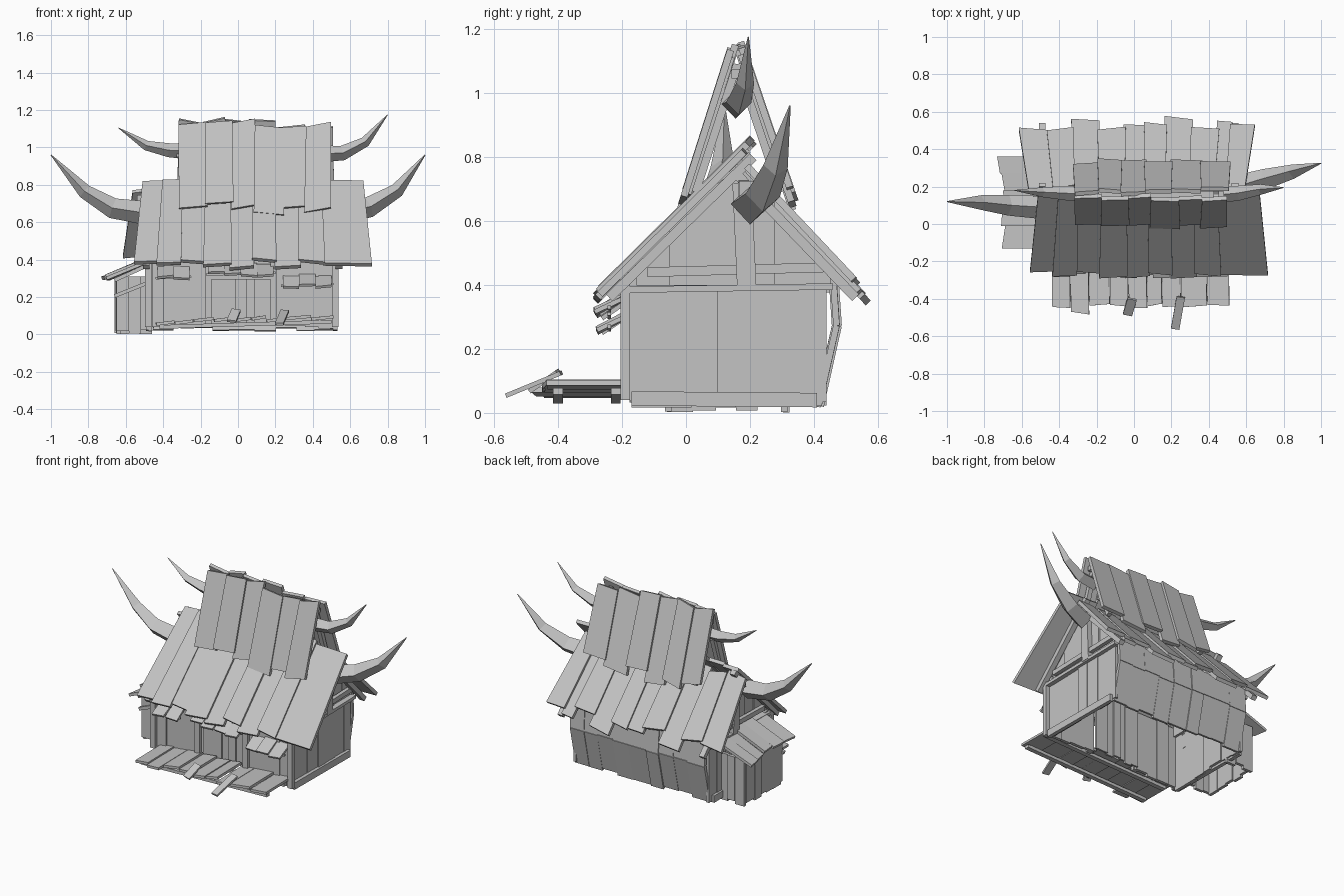
import bpy, bmesh, random
from mathutils import Vector as V

random.seed(4)
cube = bpy.data.objects.get("Cube")
if cube:
    bpy.data.objects.remove(cube)

wood = bpy.data.materials.new("grey wood")
wood.use_nodes = True
GREY = (0.55, 0.55, 0.55, 1)
wood.diffuse_color = GREY
wood.node_tree.nodes["Principled BSDF"].inputs["Base Color"].default_value = GREY


def jit(a):
    return random.uniform(-a, a)


def prism(bm, lower, upper):
    """Closed solid between two rings of corners."""
    lo = [bm.verts.new(p) for p in lower]
    up = [bm.verts.new(p) for p in upper]
    n = len(lo)
    bm.faces.new(lo[::-1])
    bm.faces.new(up)
    for i in range(n):
        j = (i + 1) % n
        bm.faces.new((lo[i], lo[j], up[j], up[i]))


def slab(bm, pts, t):
    """Board from four corners, t thick about its middle."""
    p = [V(q) for q in pts]
    n = (p[2] - p[0]).cross(p[3] - p[1]).normalized() * t / 2
    prism(bm, [q - n for q in p], [q + n for q in p])


def beam(bm, a, b, w, h, side=(1, 0, 0)):
    """Squared timber from a to b, w along the side direction and h across it."""
    a, b = V(a), V(b)
    d = (b - a).normalized()
    s = V(side)
    s = (s - d * s.dot(d)).normalized()
    u = d.cross(s) * h / 2
    s = s * w / 2
    ring = [s + u, u - s, -s - u, s - u]
    prism(bm, [a + r for r in ring], [b + r for r in ring])


def finish(name, bm):
    bmesh.ops.recalc_face_normals(bm, faces=bm.faces)
    mesh = bpy.data.meshes.new(name)
    bm.to_mesh(mesh)
    bm.free()
    mesh.materials.append(wood)
    obj = bpy.data.objects.new(name, mesh)
    bpy.context.collection.objects.link(obj)


def roof_slope(name, cuts, eave, ridge, ends, flare, t=0.022):
    """Row of boards: cuts are x edges, ends lengthen each board past the eave."""
    bm = bmesh.new()
    e, r = V((0, *eave)), V((0, *ridge))
    down = (e - r).normalized()
    lift = V((0, -down.z, down.y))
    lift *= 1 if lift.z > 0 else -1
    mid = (cuts[0] + cuts[-1]) / 2
    for i, (x0, x1) in enumerate(zip(cuts, cuts[1:])):
        up = lift * (0.012 * (i % 2) + jit(0.004))
        low = e + down * ends[i] + up
        top = r + up - down * jit(0.025)
        f0, f1 = [1 - flare * abs(x - mid) for x in (x0, x1)]
        tilt = down * jit(0.015)
        slab(bm, [low + V((x0 - 0.006, 0, 0)) - tilt, low + V((x1 + 0.006, 0, 0)) + tilt,
                  top + V((mid + (x1 - mid) * f1, 0, 0)) + tilt,
                  top + V((mid + (x0 - mid) * f0, 0, 0)) - tilt], t)
    finish(name, bm)


# Roofs: wide lower pair of slopes and steep upper pair
roof_slope("lower_roof_front", [-0.55, -0.43, -0.31, -0.18, -0.04, 0.08, 0.2, 0.33, 0.46, 0.71],
           (-0.25, 0.385), (0.2, 0.83), [0, 0.02, 0, 0.03, 0.04, 0, 0.04, 0.01, 0.02], 0.1)
roof_slope("lower_roof_back", [-0.61, -0.46, -0.33, -0.19, -0.05, 0.06, 0.17, 0.31, 0.45, 0.52, 0.64],
           (0.5, 0.42), (0.17, 0.77), [0, -0.01, 0.07, -0.01, 0.03, 0.03, 0.09, 0, 0.06, 0.02], 0.12)
roof_slope("upper_roof_front", [-0.31, -0.17, -0.03, 0.09, 0.24, 0.36, 0.49],
           (0.005, 0.68), (0.145, 1.12), [0, -0.02, 0, 0.04, 0, 0.02], -0.05)
roof_slope("upper_roof_back", [-0.32, -0.19, -0.07, 0.06, 0.2, 0.36, 0.51],
           (0.32, 0.68), (0.17, 1.12), [-0.02, 0.01, 0.04, -0.02, 0.03, -0.02], 0.02)

# Rafters and ridge beams under the boards
bm = bmesh.new()
for x in (-0.49, 0.54):
    beam(bm, (x, -0.24, 0.36), (x, 0.21, 0.8), 0.035, 0.03)
    beam(bm, (x, 0.53, 0.36), (x, 0.15, 0.755), 0.035, 0.03)
for x in (-0.27, 0.44):
    beam(bm, (x, 0.03, 0.69), (x, 0.16, 1.09), 0.03, 0.025)
    beam(bm, (x, 0.295, 0.69), (x, 0.16, 1.09), 0.03, 0.025)
beam(bm, (-0.3, 0.158, 1.06), (0.48, 0.158, 1.06), 0.03, 0.03, (0, 1, 0))
beam(bm, (-0.54, 0.17, 0.72), (0.6, 0.19, 0.7), 0.05, 0.05, (0, 1, 0))
beam(bm, (-0.33, 0.16, 0.97), (0.48, 0.16, 0.97), 0.04, 0.04, (0, 1, 0))
finish("rafters", bm)


# Horns: square section, tapering along a bent path
def horn(name, path, base):
    bm = bmesh.new()
    rings = []
    for i, p in enumerate(path):
        p = V(p)
        d = (V(path[min(i + 1, 3)]) - V(path[max(i - 1, 0)])).normalized()
        s = V((0, 1, 0))
        s = (s - d * s.dot(d)).normalized()
        u = d.cross(s)
        k = base * (1, 0.88, 0.62, 0.04)[i] / 2
        rings.append([bm.verts.new(p + q) for q in (s * k, u * k, -s * k, -u * k)])
    bm.faces.new(rings[0])
    bm.faces.new(rings[3])
    for a, b in zip(rings, rings[1:]):
        for j in range(4):
            m = (j + 1) % 4
            bm.faces.new((a[j], a[m], b[m], b[j]))
    finish(name, bm)


horn("lower_horn_left", [(0.56, 0.2, 0.65), (0.7, 0.24, 0.68), (0.85, 0.28, 0.77), (1, 0.325, 0.96)], 0.125)
horn("lower_horn_right", [(-0.5, 0.09, 0.65), (-0.67, 0.1, 0.675), (-0.82, 0.115, 0.765), (-1, 0.12, 0.96)], 0.125)
horn("upper_horn_left", [(0.44, 0.155, 0.965), (0.56, 0.165, 0.97), (0.68, 0.185, 1.03), (0.8, 0.195, 1.175)], 0.09)
horn("upper_horn_right", [(-0.28, 0.16, 0.98), (-0.37, 0.165, 0.985), (-0.49, 0.17, 1.01), (-0.64, 0.18, 1.105)], 0.085)


# Walls
def wall(name, a, b, count, bottom, top, t=0.02, belly=0.0):
    """Upright boards from plan point a to b; top is a function of y."""
    bm = bmesh.new()
    a, b = V((*a, 0)), V((*b, 0))
    out = (b - a).cross(V((0, 0, 1))).normalized()
    cuts = [a.lerp(b, min(1, max(0, (i + jit(0.2) * (0 < i < count)) / count))) for i in range(count + 1)]
    for p, q in zip(cuts, cuts[1:]):
        off = out * jit(0.006)
        levels = [(0, -belly), (0.6, belly / 4), (1, 0)] if belly else [(0, 0), (1, 0)]
        z0 = bottom + jit(0.012)
        pts = [[c + off + out * o + V((0, 0, z0 + (top(c.y) - z0) * f)) for c in (p, q)] for f, o in levels]
        for lo, hi in zip(pts, pts[1:]):
            slab(bm, [lo[0], lo[1], hi[1], hi[0]], t)
    finish(name, bm)


def gable_top(y):
    return min(0.47 + (y + 0.17) * 0.95, 0.77 - (y - 0.17) * 1.05)


wall("back_wall", (0.51, 0.46), (-0.47, 0.46), 9, 0.03, lambda y: 0.44, belly=0.045)
wall("front_wall_right", (-0.46, -0.17), (-0.15, -0.17), 4, 0.04, lambda y: 0.44)
wall("front_wall_left", (0.18, -0.17), (0.51, -0.17), 4, 0.04, lambda y: 0.44)
wall("door_boards", (-0.15, -0.145), (0.18, -0.145), 7, 0.05, lambda y: 0.44, 0.012)
for name, x, face in (("left", 0.505, 1), ("right", -0.465, -1)):
    ends = [(x, -0.17), (x, 0.44)][::face]
    wall(name + "_wall", *ends, 7, 0.025, lambda y: 0.4)
    gx = x - 0.012 * face
    for k, (y0, y1) in enumerate(((-0.16, 0.17), (0.17, 0.46))):
        wall(name + "_gable_" + str(k), *[(gx, y0), (gx, y1)][::face], 3, 0.38, gable_top)

# Timber frame on the walls
bm = bmesh.new()
for x in (0.52, -0.48):
    beam(bm, (x, -0.2, 0.385), (x, 0.46, 0.395), 0.035, 0.02)
    beam(bm, (x, -0.12, 0.44), (x, 0.44, 0.455), 0.025, 0.03)
    beam(bm, (x, 0.19, 0.39), (x, 0.175, 0.72), 0.04, 0.06)
    beam(bm, (x, -0.17, 0.045), (x, 0.41, 0.04), 0.025, 0.045)
    beam(bm, (x, -0.19, 0.04), (x, -0.19, 0.43), 0.035, 0.03)
for x in (-0.16, 0.19):
    beam(bm, (x, -0.185, 0.05), (x, -0.185, 0.4), 0.035, 0.025)
beam(bm, (-0.16, -0.185, 0.31), (0.19, -0.185, 0.31), 0.025, 0.03, (0, 1, 0))
finish("timber_frame", bm)

# Small awnings over door and windows
bm = bmesh.new()
for x0, x1, z in ((-0.43, -0.26, 0.3), (-0.16, 0.19, 0.32), (0.24, 0.5, 0.26)):
    n = round((x1 - x0) / 0.085)
    w = (x1 - x0) / n
    for i in range(n):
        a, zz = x0 + w * i, z + jit(0.012)
        y = -0.275 + jit(0.015)
        slab(bm, [(a, y, zz), (a + w, y, zz + jit(0.01)), (a + w, -0.17, zz + 0.06), (a, -0.17, zz + 0.06)], 0.014)
    beam(bm, (x0 - 0.01, -0.24, z), (x1 + 0.01, -0.24, z + 0.01), 0.012, 0.012, (0, 1, 0))
finish("awnings", bm)

# Porch deck with loose boards
bm = bmesh.new()
cuts = [-0.44, -0.34, -0.24, -0.13, -0.03, 0.07, 0.15, 0.25, 0.39, 0.51]
for x0, x1 in zip(cuts, cuts[1:]):
    z = 0.06 + 0.03 * (x0 + 0.44) + jit(0.008)
    y = -0.45 + jit(0.02)
    slab(bm, [(x0 + 0.004, y, z), (x1, y + jit(0.015), z + 0.012), (x1 - 0.004, -0.17, z + 0.012), (x0, -0.17, z)], 0.016)
for y in (-0.4, -0.22):
    beam(bm, (-0.42, y, 0.04), (0.5, y, 0.068), 0.03, 0.02, (0, 1, 0))
beam(bm, (-0.01, -0.4, 0.13), (-0.035, -0.485, 0.07), 0.05, 0.014)
beam(bm, (0.25, -0.39, 0.125), (0.22, -0.56, 0.055), 0.045, 0.014)
finish("porch", bm)

# Lean-to shed on the side
wall("shed_outer_wall", (-0.645, 0.31), (-0.645, -0.06), 5, 0.01, lambda y: 0.3)
wall("shed_front_wall", (-0.65, -0.06), (-0.46, -0.06), 3, 0.015, lambda y: 0.31)
wall("shed_back_wall", (-0.46, 0.31), (-0.65, 0.31), 3, 0.01, lambda y: 0.31)
bm = bmesh.new()
cuts = [-0.13, -0.01, 0.09, 0.18, 0.27, 0.36]
for y0, y1 in zip(cuts, cuts[1:]):
    x, z = -0.69 + jit(0.025), 0.305 + jit(0.012)
    slab(bm, [(x, y0, z), (-0.46, y0, z + 0.1), (-0.46, y1, z + 0.1), (x + jit(0.02), y1, z)], 0.018)
beam(bm, (-0.66, -0.08, 0.205), (-0.46, -0.08, 0.285), 0.02, 0.02, (0, 1, 0))
beam(bm, (-0.66, -0.09, 0.29), (-0.46, -0.09, 0.38), 0.02, 0.02, (0, 1, 0))
finish("shed_roof", bm)
